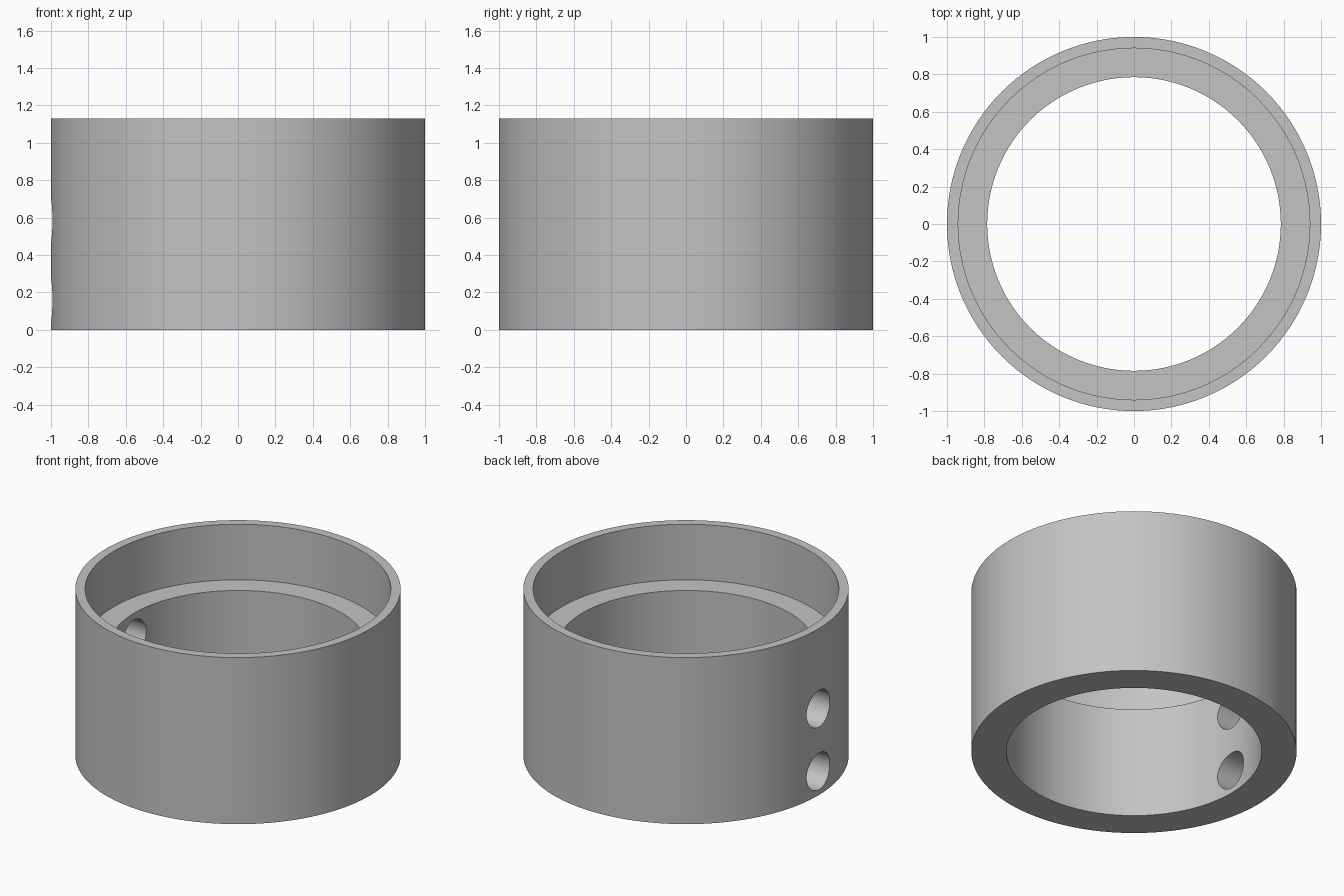
import bpy, math

if "Cube" in bpy.data.objects:
    bpy.data.objects.remove(bpy.data.objects["Cube"])

SEG = 128
HEIGHT, LEDGE = 1.13, 0.753          # total height, height of the inner step
R_OUT, R_RIM, R_BORE = 1.0, 0.94, 0.785

grey = bpy.data.materials.new("plain grey")
grey.diffuse_color = (0.55, 0.55, 0.55, 1)
grey.use_nodes = True
grey.node_tree.nodes["Principled BSDF"].inputs["Base Color"].default_value = grey.diffuse_color

# Stepped collar: closed wall profile swept around z
profile = [(R_OUT, 0), (R_OUT, HEIGHT), (R_RIM, HEIGHT),
           (R_RIM, LEDGE), (R_BORE, LEDGE), (R_BORE, 0)]
n = len(profile)
verts, faces = [], []
for i in range(SEG):
    a = 2 * math.pi * i / SEG
    verts += [(r * math.cos(a), r * math.sin(a), z) for r, z in profile]
    j = (i + 1) % SEG
    for k in range(n):
        m = (k + 1) % n
        faces.append((i * n + k, j * n + k, j * n + m, i * n + m))
mesh = bpy.data.meshes.new("collar")
mesh.from_pydata(verts, [], faces)
mesh.materials.append(grey)
collar = bpy.data.objects.new("collar", mesh)
bpy.context.collection.objects.link(collar)

# Two round screw holes through the left wall, one above the other
for name, z in (("lower_hole_cutter", 0.16), ("upper_hole_cutter", 0.585)):
    bpy.ops.mesh.primitive_cylinder_add(vertices=48, radius=0.124, depth=0.6,
                                        location=(-0.9, 0, z),
                                        rotation=(0, math.pi / 2, 0))
    cutter = bpy.context.object
    cutter.name = name
    cutter.data.materials.append(grey)
    cutter.hide_render = True
    cutter.hide_set(True)
    hole = collar.modifiers.new(name, 'BOOLEAN')
    hole.operation = 'DIFFERENCE'
    hole.solver = 'EXACT'
    hole.object = cutter

# Apply the cuts, then smooth the round walls and keep the rims sharp
bpy.ops.object.select_all(action='DESELECT')
bpy.context.view_layer.objects.active = collar
collar.select_set(True)
for mod in list(collar.modifiers):
    bpy.ops.object.modifier_apply(modifier=mod.name)
for cutter in [o for o in bpy.data.objects if o.name.endswith("_cutter")]:
    bpy.data.objects.remove(cutter)
bpy.ops.object.shade_smooth_by_angle(angle=math.radians(30))
